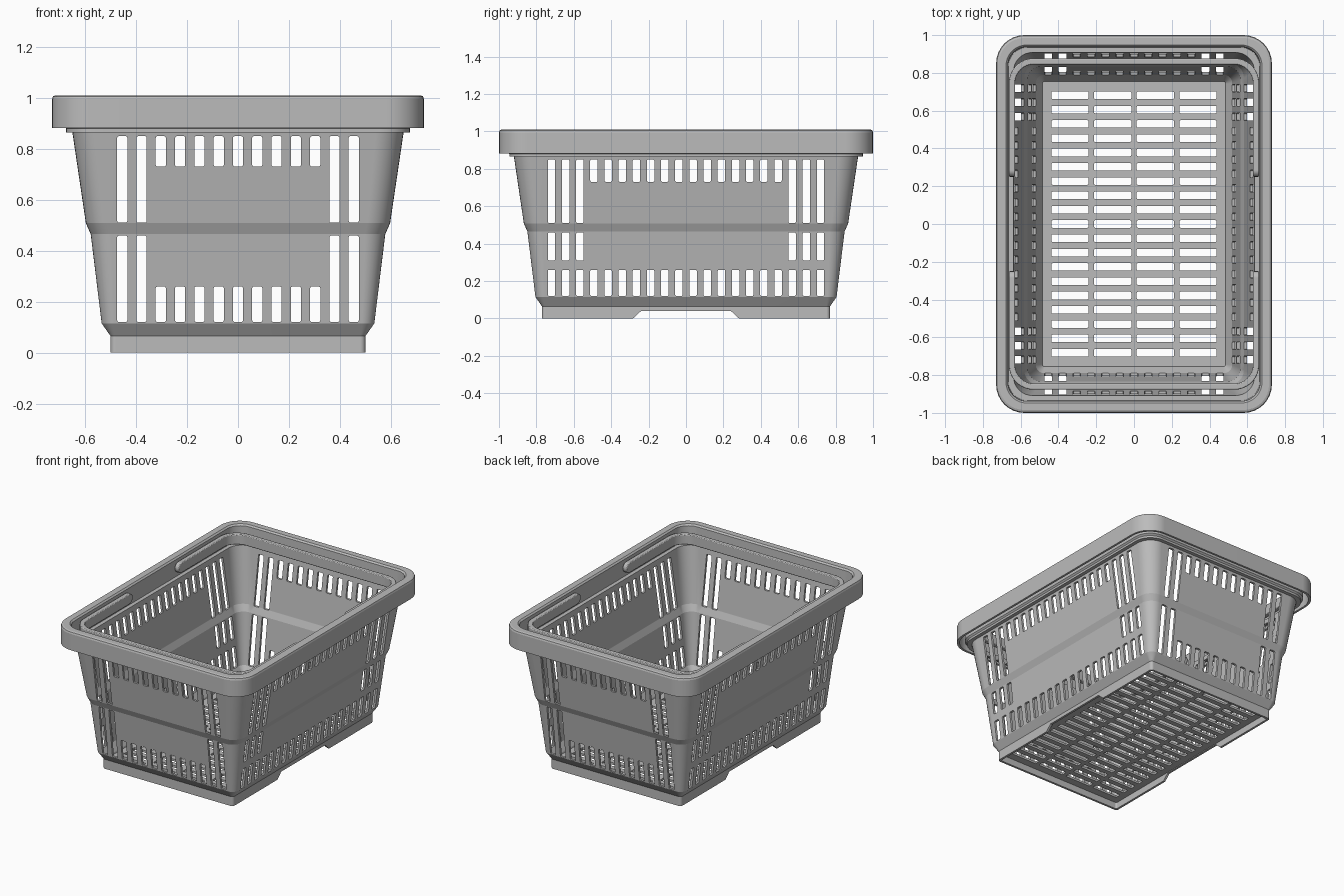
import bpy, bmesh, math
from mathutils import Vector

if "Cube" in bpy.data.objects:
    bpy.data.objects.remove(bpy.data.objects["Cube"], do_unlink=True)

PITCH = 0.0757      # spacing shared by every row of slots
SLOT = 0.04         # slot width
LONGER = 0.27       # how much the half length exceeds the half width

grey = bpy.data.materials.new("grey plastic")
grey.use_nodes = True
grey.diffuse_color = (0.5, 0.5, 0.5, 1)
grey.node_tree.nodes["Principled BSDF"].inputs["Base Color"].default_value = (0.5, 0.5, 0.5, 1)


def make_object(name, bm):
    bmesh.ops.recalc_face_normals(bm, faces=bm.faces)
    mesh = bpy.data.meshes.new(name)
    bm.to_mesh(mesh)
    bm.free()
    mesh.materials.append(grey)
    obj = bpy.data.objects.new(name, mesh)
    bpy.context.collection.objects.link(obj)
    return obj


def activate(obj):
    bpy.ops.object.select_all(action='DESELECT')
    obj.select_set(True)
    bpy.context.view_layer.objects.active = obj


def smooth(obj, degrees):
    activate(obj)
    bpy.ops.object.shade_smooth_by_angle(angle=math.radians(degrees))
    mod = obj.modifiers.new("even normals", 'WEIGHTED_NORMAL')
    mod.keep_sharp = True


def rounded_ring(bm, half, z, radius, steps=8):
    """Ring of vertices around a rounded rectangle."""
    ring = []
    for k, (sx, sy) in enumerate([(1, 1), (-1, 1), (-1, -1), (1, -1)]):
        for i in range(steps + 1):
            a = math.pi / 2 * (k + i / steps)
            ring.append(bm.verts.new((sx * (half - radius) + radius * math.cos(a),
                                      sy * (half + LONGER - radius) + radius * math.sin(a), z)))
    return ring


def loft(bm, rows):
    rings = [rounded_ring(bm, *row) for row in rows]
    for low, high in zip(rings, rings[1:]):
        for i in range(len(low)):
            j = (i + 1) % len(low)
            bm.faces.new((low[i], low[j], high[j], high[i]))
    bm.faces.new(rings[0])
    bm.faces.new(rings[-1])


def add_box(bm, low, high, axis):
    """Slot cutter with rounded corners, running along the given axis."""
    low, high = Vector(low), Vector(high)
    verts = bmesh.ops.create_cube(bm, size=1)["verts"]
    for v in verts:
        v.co = Vector([(low[i] + high[i]) / 2 + v.co[i] * (high[i] - low[i]) for i in range(3)])
    edges = {e for v in verts for e in v.link_edges
             if abs((e.verts[0].co - e.verts[1].co)[axis]) > 1e-4}
    bmesh.ops.bevel(bm, geom=list(edges), offset=0.007, segments=2, profile=0.5, affect='EDGES')


def cut(target, name, bm):
    cutter = make_object(name, bm)
    cutter.hide_render = True
    mod = target.modifiers.new(name, 'BOOLEAN')
    mod.operation = 'DIFFERENCE'
    mod.solver = 'EXACT'
    mod.object = cutter
    activate(target)
    bpy.ops.object.modifier_apply(modifier=mod.name)
    bpy.data.objects.remove(cutter, do_unlink=True)


# Basket shell: half width, height, corner radius from underside, over the rim, to the floor
bm = bmesh.new()
loft(bm, [
    (0.485, 0.045, 0.012), (0.485, 0.0, 0.012), (0.50, 0.0, 0.02), (0.50, 0.065, 0.02),
    (0.535, 0.115, 0.05), (0.578, 0.465, 0.08), (0.597, 0.508, 0.09), (0.65, 0.865, 0.11),
    (0.675, 0.865, 0.12), (0.675, 0.88, 0.12), (0.685, 0.89, 0.12), (0.685, 0.99, 0.12),
    (0.715, 0.99, 0.14), (0.715, 0.882, 0.14), (0.73, 0.882, 0.15), (0.73, 0.995, 0.15),
    (0.726, 1.006, 0.146), (0.715, 1.01, 0.135), (0.678, 1.01, 0.11), (0.668, 1.0, 0.10),
    (0.665, 0.885, 0.10), (0.638, 0.885, 0.10), (0.582, 0.512, 0.08), (0.563, 0.468, 0.07),
    (0.52, 0.12, 0.045), (0.488, 0.07, 0.015), (0.485, 0.06, 0.012)])
basket = make_object("basket", bm)

# Slots through the front and back walls
bm = bmesh.new()
for i in range(-6, 7):
    spans = [(0.12, 0.46), (0.51, 0.85)] if abs(i) > 4 else [(0.12, 0.26), (0.73, 0.85)]
    for bottom, top in spans:
        x = i * PITCH
        add_box(bm, (x - SLOT / 2, -1.2, bottom), (x + SLOT / 2, 1.2, top), 1)
cut(basket, "end_slots", bm)

# Slots through the left and right walls
bm = bmesh.new()
for i in range(20):
    y = (i - 9.5) * PITCH
    spans = [(0.12, 0.26)]
    spans += [(0.31, 0.46), (0.51, 0.85)] if abs(i - 9.5) > 7 else [(0.73, 0.85)]
    for bottom, top in spans:
        add_box(bm, (-1, y - SLOT / 2, bottom), (1, y + SLOT / 2, top), 0)
cut(basket, "side_slots", bm)

# Floor slots
bm = bmesh.new()
for column in range(4):
    for row in range(-9, 10):
        x, y = (column - 1.5) * 0.226, row * PITCH
        add_box(bm, (x - 0.099, y - SLOT / 2, 0.02), (x + 0.099, y + SLOT / 2, 0.1), 2)
cut(basket, "floor_slots", bm)

# Tapered notch under the long sides
bm = bmesh.new()
outline = [(-0.305, -0.02), (0.305, -0.02), (0.24, 0.04), (-0.24, 0.04)]
face = bm.faces.new([bm.verts.new((-1, y, z)) for y, z in outline])
side = bmesh.ops.extrude_face_region(bm, geom=[face])["geom"]
bmesh.ops.translate(bm, vec=(2, 0, 0), verts=[v for v in side if isinstance(v, bmesh.types.BMVert)])
cut(basket, "foot_notch", bm)
smooth(basket, 15)


# Folded carrying handles: U-shaped straps with rounded ends, lying inside the rim
def strap_line(half, reach, radius, start):
    points = [(half, start)]
    for i in range(11):
        a = math.pi / 2 * i / 10
        points.append((half - radius + radius * math.cos(a), reach - radius + radius * math.sin(a)))
    return points + [(-x, y) for x, y in reversed(points)]


BOTTOM, TOP, END = 0.915, 0.985, 0.25
for name, sign in (("front_handle", -1), ("back_handle", 1)):
    bm = bmesh.new()
    r = (TOP - BOTTOM) / 2
    outer = strap_line(0.662, 0.877, 0.13, END + r)
    inner = strap_line(0.63, 0.845, 0.10, END + r)
    sections = [[bm.verts.new((x, sign * y, z)) for (x, y), z in
                 ((o, BOTTOM), (o, TOP), (n, TOP), (n, BOTTOM))] for o, n in zip(outer, inner)]
    for a, b in zip(sections, sections[1:]):
        for i in range(4):
            j = (i + 1) % 4
            bm.faces.new((a[i], a[j], b[j], b[i]))
    # Half-round ends
    for section in (sections[0], sections[-1]):
        previous = (section[1], section[2])
        fans = ([section[1]], [section[2]])
        for i in range(1, 9):
            a = math.pi * i / 8
            if i == 8:
                current = (section[0], section[3])
            else:
                y, z = sign * (END + r - r * math.sin(a)), (TOP + BOTTOM) / 2 + r * math.cos(a)
                current = tuple(bm.verts.new((v.co.x, y, z)) for v in previous)
            bm.faces.new((previous[0], previous[1], current[1], current[0]))
            fans[0].append(current[0])
            fans[1].append(current[1])
            previous = current
        for fan in fans:
            bm.faces.new(fan)
    handle = make_object(name, bm)
    bevel = handle.modifiers.new("soft edges", 'BEVEL')
    bevel.width, bevel.segments = 0.005, 2
    bevel.limit_method, bevel.angle_limit = 'ANGLE', math.radians(50)
    smooth(handle, 35)
